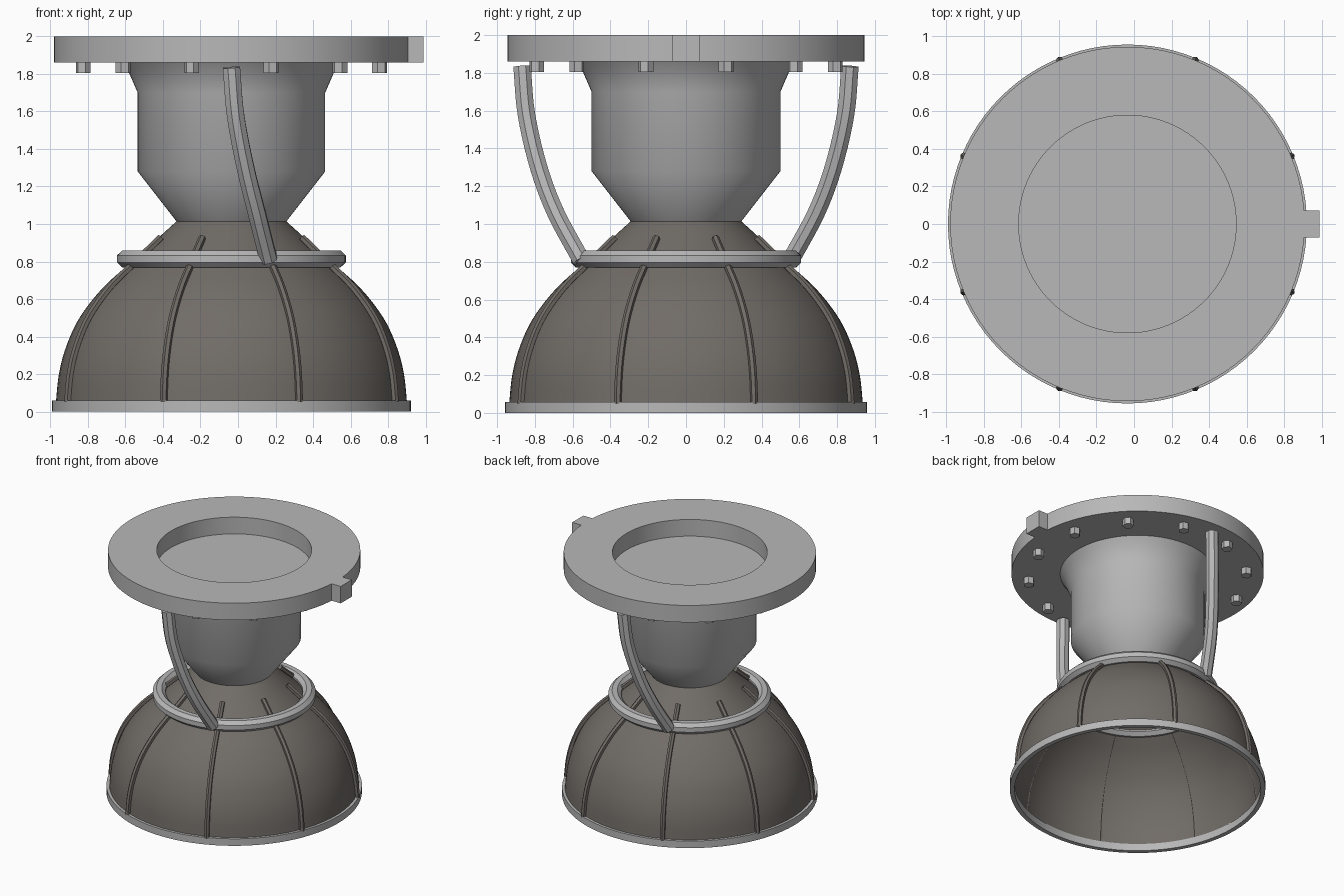
import bpy, bmesh
from math import cos, sin, pi, radians
from mathutils import Vector, Matrix

if "Cube" in bpy.data.objects:
    bpy.data.objects.remove(bpy.data.objects["Cube"])

AXIS = Vector((-0.035, 0, 0))      # common axis of every round part


def material(name, rgb):
    m = bpy.data.materials.new(name)
    m.use_nodes = True
    m.diffuse_color = (*rgb, 1)
    m.node_tree.nodes["Principled BSDF"].inputs["Base Color"].default_value = (*rgb, 1)
    return m


metal = material("light grey metal", (0.48, 0.48, 0.485))
dark = material("dark warm grey", (0.165, 0.15, 0.135))


def finish(name, bm, mat, angle=None):
    bmesh.ops.recalc_face_normals(bm, faces=bm.faces)
    mesh = bpy.data.meshes.new(name)
    bm.to_mesh(mesh)
    bm.free()
    mesh.materials.append(mat)
    ob = bpy.data.objects.new(name, mesh)
    ob.location = AXIS
    bpy.context.collection.objects.link(ob)
    if angle:
        bpy.ops.object.select_all(action='DESELECT')
        ob.select_set(True)
        bpy.context.view_layer.objects.active = ob
        bpy.ops.object.shade_smooth_by_angle(angle=radians(angle))
    return ob


def skin(bm, rings, loop):
    """Join successive vertex rings with quads."""
    pairs = list(zip(rings, rings[1:]))
    if loop:
        pairs.append((rings[-1], rings[0]))
    for a, b in pairs:
        for i in range(len(a)):
            j = (i + 1) % len(a)
            bm.faces.new((a[i], a[j], b[j], b[i]))


def lathe(name, profile, mat, closed=True, caps=False, angle=30, segments=96):
    bm = bmesh.new()
    rings = []
    for r, z in profile:
        rings.append([bm.verts.new((r * cos(2 * pi * k / segments),
                                    r * sin(2 * pi * k / segments), z))
                      for k in range(segments)])
    skin(bm, rings, closed)
    if caps:
        bm.faces.new(rings[0])
        bm.faces.new(rings[-1])
    return finish(name, bm, mat, angle)


def tube(bm, path, radius, sides, side_ref):
    """Sweep a regular polygon along a path and cap both ends."""
    rings = []
    for i, p in enumerate(path):
        t = (path[min(i + 1, len(path) - 1)] - path[max(i - 1, 0)]).normalized()
        u = (side_ref - t * side_ref.dot(t)).normalized()
        v = t.cross(u)
        angles = [2 * pi * (k + 0.5) / sides for k in range(sides)]
        rings.append([bm.verts.new(p + radius * (u * cos(a) + v * sin(a))) for a in angles])
    skin(bm, rings, False)
    bm.faces.new(rings[0])
    bm.faces.new(rings[-1])


def smooth_path(points, steps=5):
    """Catmull-Rom curve through the points."""
    pts = [Vector(p) for p in points]
    pts = [2 * pts[0] - pts[1]] + pts + [2 * pts[-1] - pts[-2]]
    out = []
    for a, b, c, d in zip(pts, pts[1:], pts[2:], pts[3:]):
        for s in range(steps):
            t = s / steps
            out.append(0.5 * (2 * b + (c - a) * t + (2 * a - 5 * b + 4 * c - d) * t ** 2
                              + (3 * b - a - 3 * c + d) * t ** 3))
    return out + [pts[-2]]


# Mounting plate: flat ring with a locating tab
lathe("mounting_plate", [(0.58, 1.86), (0.945, 1.86), (0.945, 2), (0.58, 2)], metal)
bm = bmesh.new()
bmesh.ops.create_cube(bm, size=1, matrix=Matrix.LocRotScale(
    Vector((0.975, 0, 1.93)), None, Vector((0.1, 0.145, 0.14))))
finish("plate_tab", bm, metal)

# Hexagonal bolts under the plate
bm = bmesh.new()
for k in range(12):
    a = radians(15 + 30 * k)
    bmesh.ops.create_cone(bm, cap_ends=True, segments=6, radius1=0.041, radius2=0.041,
                          depth=0.06, matrix=Matrix.Rotation(a, 4, 'Z')
                          @ Matrix.Translation((0.818, 0, 1.835)))
finish("plate_bolts", bm, metal)

# Combustion chamber, its top closing the recess in the plate
lathe("chamber", [(0.58, 1.862), (0.55, 1.815), (0.5, 1.7), (0.5, 1.28), (0.29, 1.01)],
      metal, closed=False, caps=True, angle=42)

# Thin open nozzle bell
bell = smooth_path([(0.938, 0.03, 0), (0.92, 0.2, 0), (0.88, 0.35, 0), (0.81, 0.5, 0),
                    (0.695, 0.65, 0), (0.56, 0.775, 0), (0.425, 0.895, 0), (0.292, 1.015, 0)])
outer = [(p.x, p.y) for p in bell]
inner = [(r - 0.006, z - 0.003) for r, z in reversed(outer)]
lathe("nozzle_bell", outer + inner, dark, angle=40)
lathe("nozzle_rim", [(0.922, 0), (0.957, 0), (0.957, 0.058), (0.922, 0.058)], metal)

# Stiffening ribs following the bell
bm = bmesh.new()
for k in range(8):
    a = radians(22.5 + 45 * k)
    radial, across = Vector((cos(a), sin(a), 0)), Vector((-sin(a), cos(a), 0))
    path = [radial * (r + 0.009) + Vector((0, 0, z + 0.008))
            for r, z in outer if 0.04 < z < 0.92]
    path.insert(0, radial * 0.945 + Vector((0, 0, 0.05)))
    tube(bm, path, 0.02, 6, across)
finish("nozzle_ribs", bm, dark, 30)

# Manifold ring around the throat, octagonal in section
lathe("manifold_ring", [(0.562 + 0.052 * cos(pi * (k + 0.5) / 4),
                         0.814 + 0.049 * sin(pi * (k + 0.5) / 4)) for k in range(8)], metal)

# Two feed pipes, half a turn apart
pipe = smooth_path([(0, -0.868, 1.835), (0.022, -0.845, 1.58), (0.075, -0.78, 1.3),
                    (0.135, -0.69, 1.06), (0.198, -0.555, 0.81)])
for name, turn in (("front_feed_pipe", 0), ("back_feed_pipe", pi)):
    bm = bmesh.new()
    tube(bm, pipe, 0.05, 8, Vector((1, 0, 0)))
    bmesh.ops.rotate(bm, verts=bm.verts, matrix=Matrix.Rotation(turn, 3, 'Z'))
    finish(name, bm, metal, 30)
